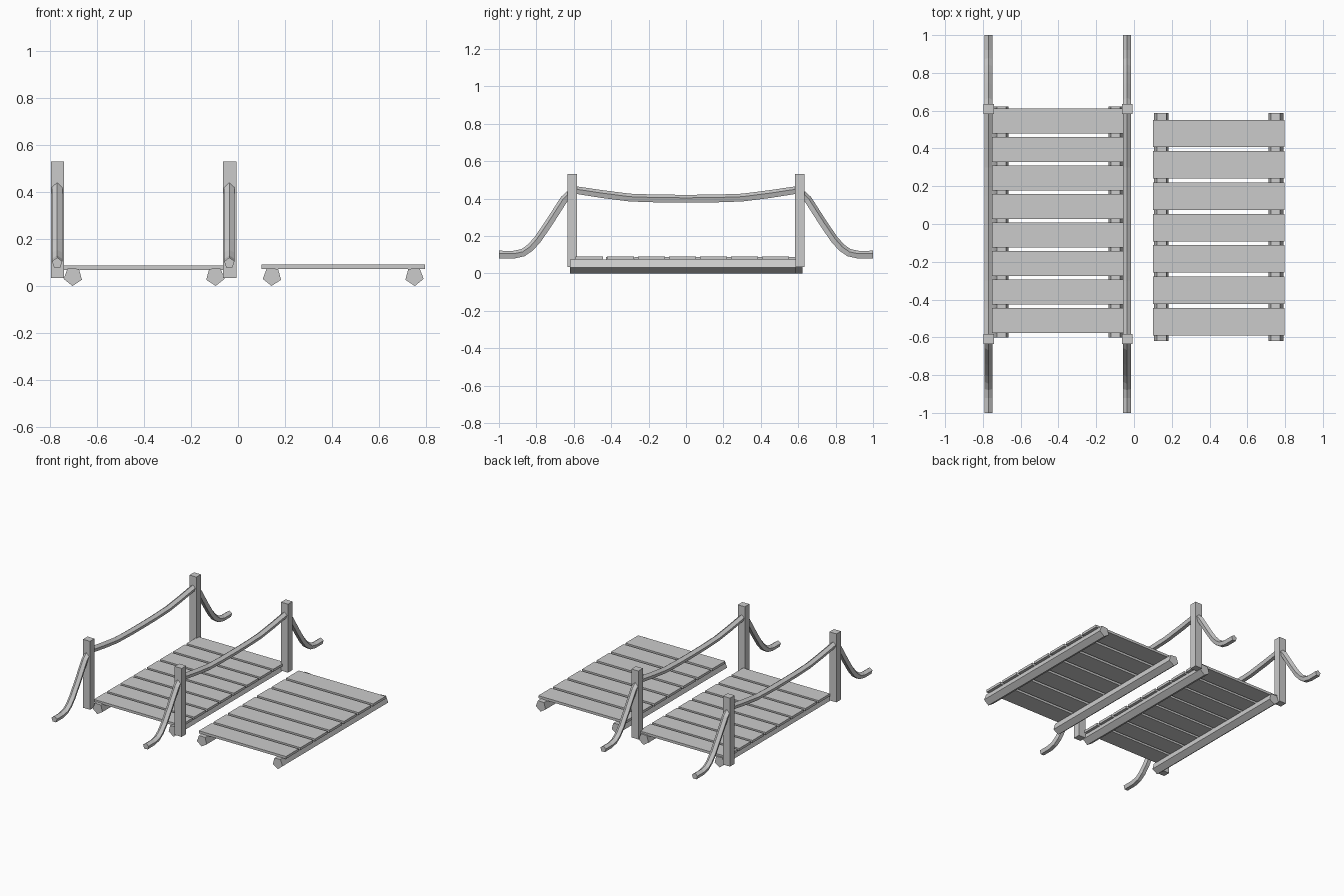
import bpy, bmesh, math
from mathutils import Vector

if "Cube" in bpy.data.objects:
    bpy.data.objects.remove(bpy.data.objects["Cube"])


def finish(name, bm):
    bmesh.ops.recalc_face_normals(bm, faces=bm.faces)
    mesh = bpy.data.meshes.new(name)
    bm.to_mesh(mesh)
    bm.free()
    obj = bpy.data.objects.new(name, mesh)
    bpy.context.collection.objects.link(obj)
    return obj


def box(name, lo, hi):
    bm = bmesh.new()
    bmesh.ops.create_cube(bm, size=1)
    for v in bm.verts:
        v.co = Vector([(a + b) / 2 + c * (b - a) for a, b, c in zip(lo, hi, v.co)])
    return finish(name, bm)


def sweep(name, x, path, radius, phase, sides=5):
    """Five-sided bar following (y, z) points in the plane at x."""
    pts = [Vector((0, y, z)) for y, z in path]
    bm = bmesh.new()
    rings = []
    for i, p in enumerate(pts):
        a = pts[max(i - 1, 0)]
        b = pts[min(i + 1, len(pts) - 1)]
        t = (b - a).normalized()
        up = Vector((0, -t.z, t.y))
        ring = []
        for k in range(sides):
            ang = math.radians(phase) + math.tau * k / sides
            co = p + up * (radius * math.sin(ang))
            co.x = x + radius * math.cos(ang)
            ring.append(bm.verts.new(co))
        rings.append(ring)
    for r0, r1 in zip(rings, rings[1:]):
        for k in range(sides):
            j = (k + 1) % sides
            bm.faces.new((r0[k], r0[j], r1[j], r1[k]))
    bm.faces.new(rings[0])
    bm.faces.new(rings[-1])
    return finish(name, bm)


def deck(name, cx, planks, width, z0, log_ends):
    # Cross planks
    for i, y in enumerate(planks):
        box(f"{name}_plank_{i + 1}", (cx - 0.348, y - width / 2, z0),
            (cx + 0.348, y + width / 2, z0 + 0.018))
    # Pentagonal support logs, point down
    for side, tilt in ((-1, -3), (1, 3)):
        sweep(f"{name}_log", cx + side * 0.303, [(y, 0.041) for y in log_ends],
              0.041, -90 + tilt)


# Bridge section with posts, and the plain section beside it
deck("bridge", -0.40, [0.545 - 0.151 * i for i in range(8)], 0.132, 0.069, (-0.60, 0.622))
deck("spare", 0.448, [0.479 - 0.166 * i for i in range(7)], 0.145, 0.073, (-0.62, 0.587))

# Posts
for x in (-0.768, -0.035):
    for y in (-0.608, 0.608):
        box("post", (x - 0.028, y - 0.026, 0.035), (x + 0.028, y + 0.026, 0.53))

# Handrail ropes: sag between posts, then drop to both ends
half = [(0, 0.397), (0.15, 0.398), (0.30, 0.403), (0.45, 0.422), (0.60, 0.445),
        (0.65, 0.395), (0.73, 0.27), (0.79, 0.182), (0.83, 0.137), (0.87, 0.109),
        (0.92, 0.098), (1.0, 0.098)]
rope_path = [(-y, z) for y, z in reversed(half[1:])] + half
for x in (-0.770, -0.037):
    sweep("rope", x, rope_path, 0.023, 90)
